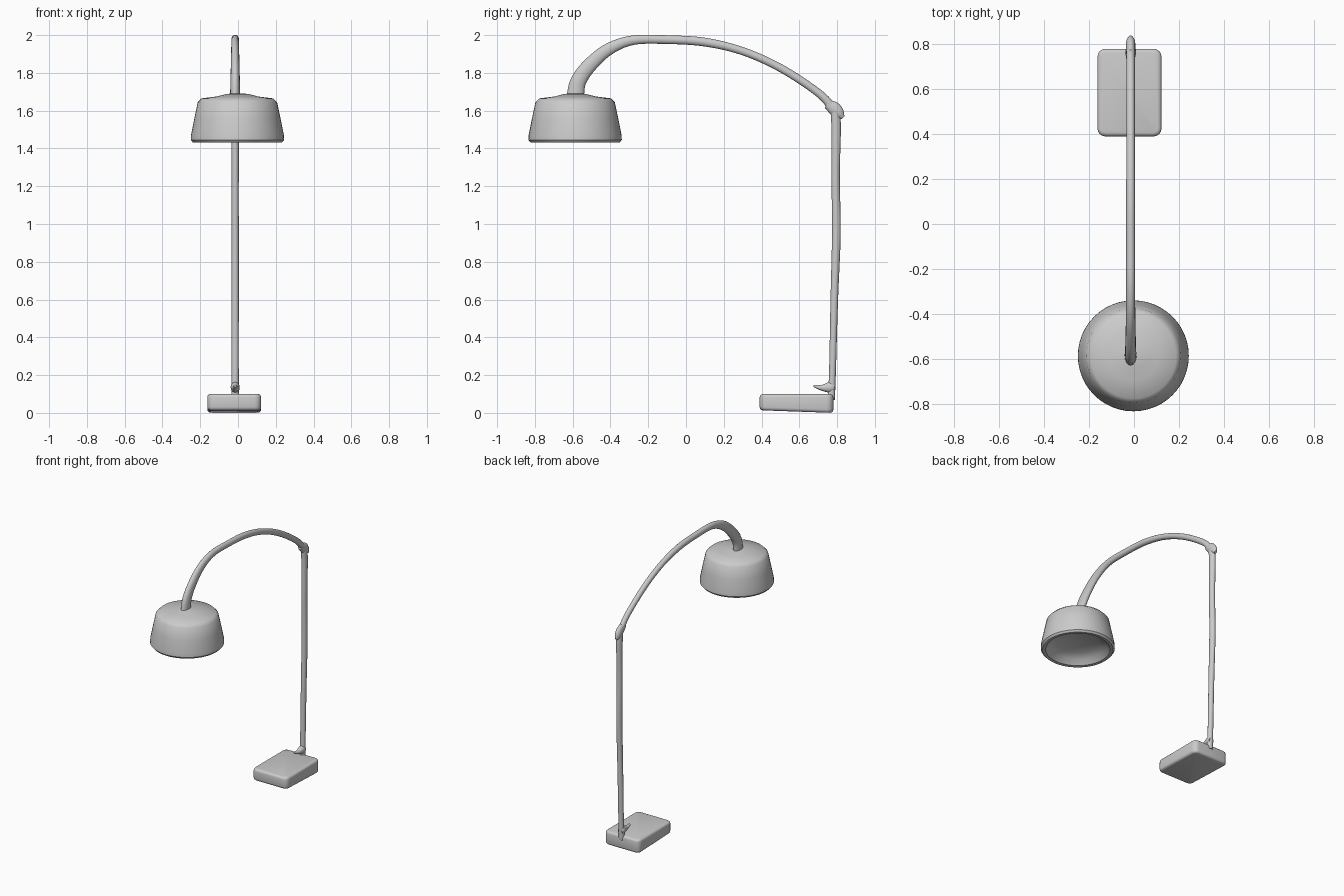
import bpy, bmesh, math
from mathutils import Vector

if "Cube" in bpy.data.objects:
    bpy.data.objects.remove(bpy.data.objects["Cube"])

X = -0.015  # the pole and arm lie in this plane


def finish(bm, name, angle=40):
    bmesh.ops.recalc_face_normals(bm, faces=bm.faces)
    mesh = bpy.data.meshes.new(name)
    bm.to_mesh(mesh)
    bm.free()
    ob = bpy.data.objects.new(name, mesh)
    bpy.context.collection.objects.link(ob)
    bpy.ops.object.select_all(action='DESELECT')
    ob.select_set(True)
    bpy.context.view_layer.objects.active = ob
    bpy.ops.object.shade_smooth_by_angle(angle=math.radians(angle))
    return ob


def smooth_path(points, steps):
    # Catmull-Rom through points of (y, z, radius in plane, radius in x)
    pts = [Vector(p) for p in points]
    pts = [2 * pts[0] - pts[1]] + pts + [2 * pts[-1] - pts[-2]]
    out = []
    for a, b, c, d in zip(pts, pts[1:], pts[2:], pts[3:]):
        for i in range(steps):
            t = i / steps
            out.append(0.5 * (2 * b + (c - a) * t + (2 * a - 5 * b + 4 * c - d) * t * t
                              + (3 * b - a - 3 * c + d) * t ** 3))
    return out + [pts[-2]]


def tube(name, points, steps=4, sides=16):
    path = smooth_path(points, steps)
    bm = bmesh.new()
    rings = []
    for i, p in enumerate(path):
        q, r = path[max(i - 1, 0)], path[min(i + 1, len(path) - 1)]
        ty, tz = r[0] - q[0], r[1] - q[1]
        length = math.hypot(ty, tz)
        ny, nz = -tz / length, ty / length
        ring = []
        for k in range(sides):
            a = 2 * math.pi * k / sides
            c = math.cos(a) * p[2]
            ring.append(bm.verts.new((X + math.sin(a) * p[3], p[0] + ny * c, p[1] + nz * c)))
        rings.append(ring)
    for r0, r1 in zip(rings, rings[1:]):
        for k in range(sides):
            j = (k + 1) % sides
            bm.faces.new((r0[k], r0[j], r1[j], r1[k]))
    bm.faces.new(rings[0])
    bm.faces.new(rings[-1])
    return finish(bm, name)


def lathe(name, profile, cx, cy, sides=48):
    bm = bmesh.new()
    verts = [bm.verts.new((r, 0, z)) for r, z in profile]
    edges = [bm.edges.new(e) for e in zip(verts, verts[1:])]
    bmesh.ops.spin(bm, geom=verts + edges, cent=(0, 0, 0), axis=(0, 0, 1),
                   angle=2 * math.pi, steps=sides)
    bmesh.ops.remove_doubles(bm, verts=bm.verts, dist=1e-4)
    bmesh.ops.translate(bm, verts=bm.verts, vec=(cx, cy, 0))
    return finish(bm, name)


# base: rounded slab, underside tilted slightly toward the back
bm = bmesh.new()
bmesh.ops.create_cube(bm, size=1)
for v in bm.verts:
    front, low = v.co.y < 0, v.co.z < 0
    v.co = (-0.02 + v.co.x * 0.285, 0.585 + v.co.y * 0.39,
            (0.014 if front else 0.0) if low else 0.1)
upright = [e for e in bm.edges if abs(e.verts[0].co.z - e.verts[1].co.z) > 0.05]
bmesh.ops.bevel(bm, geom=upright, offset=0.035, segments=4, profile=0.5, affect='EDGES')
rims = [e for e in bm.edges if (e.verts[0].co.z > 0.05) == (e.verts[1].co.z > 0.05)]
bmesh.ops.bevel(bm, geom=rims, offset=0.017, segments=3, profile=0.5, affect='EDGES')
finish(bm, "base")

# upright pole and the small bracket at its foot
tube("pole", [(0.768, 0.07, 0.02, 0.02), (0.775, 0.2, 0.018, 0.019), (0.785, 0.6, 0.02, 0.019),
              (0.796, 0.95, 0.023, 0.019), (0.792, 1.25, 0.022, 0.019),
              (0.795, 1.5, 0.025, 0.02), (0.79, 1.6, 0.025, 0.02)])
tube("foot_bracket", [(0.675, 0.143, 0.006, 0.008), (0.72, 0.133, 0.016, 0.016),
                      (0.765, 0.135, 0.03, 0.024), (0.785, 0.13, 0.018, 0.02)])

# elbow between pole and arm
tube("elbow", [(0.745, 1.635, 0.022, 0.018), (0.78, 1.615, 0.035, 0.021),
               (0.81, 1.585, 0.03, 0.02), (0.832, 1.563, 0.01, 0.01)])

# arched arm dropping into the shade
tube("arched_arm", [(0.79, 1.6, 0.024, 0.02), (0.7, 1.695, 0.021, 0.019), (0.5, 1.826, 0.021, 0.019),
                    (0.3, 1.915, 0.021, 0.019), (0.1, 1.963, 0.023, 0.02),
                    (-0.1, 1.976, 0.023, 0.02), (-0.28, 1.973, 0.025, 0.02),
                    (-0.41, 1.925, 0.032, 0.021), (-0.51, 1.84, 0.038, 0.023),
                    (-0.57, 1.755, 0.042, 0.025), (-0.587, 1.67, 0.046, 0.027)], steps=6)

# shade: tapered drum with a recessed underside
lathe("lamp_shade", [(0, 1.692), (0.055, 1.689), (0.11, 1.675), (0.19, 1.665), (0.21, 1.645),
                     (0.228, 1.56), (0.246, 1.47), (0.247, 1.445), (0.236, 1.432),
                     (0.215, 1.434), (0.185, 1.465), (0.14, 1.49), (0, 1.495)], -0.003, -0.587)
